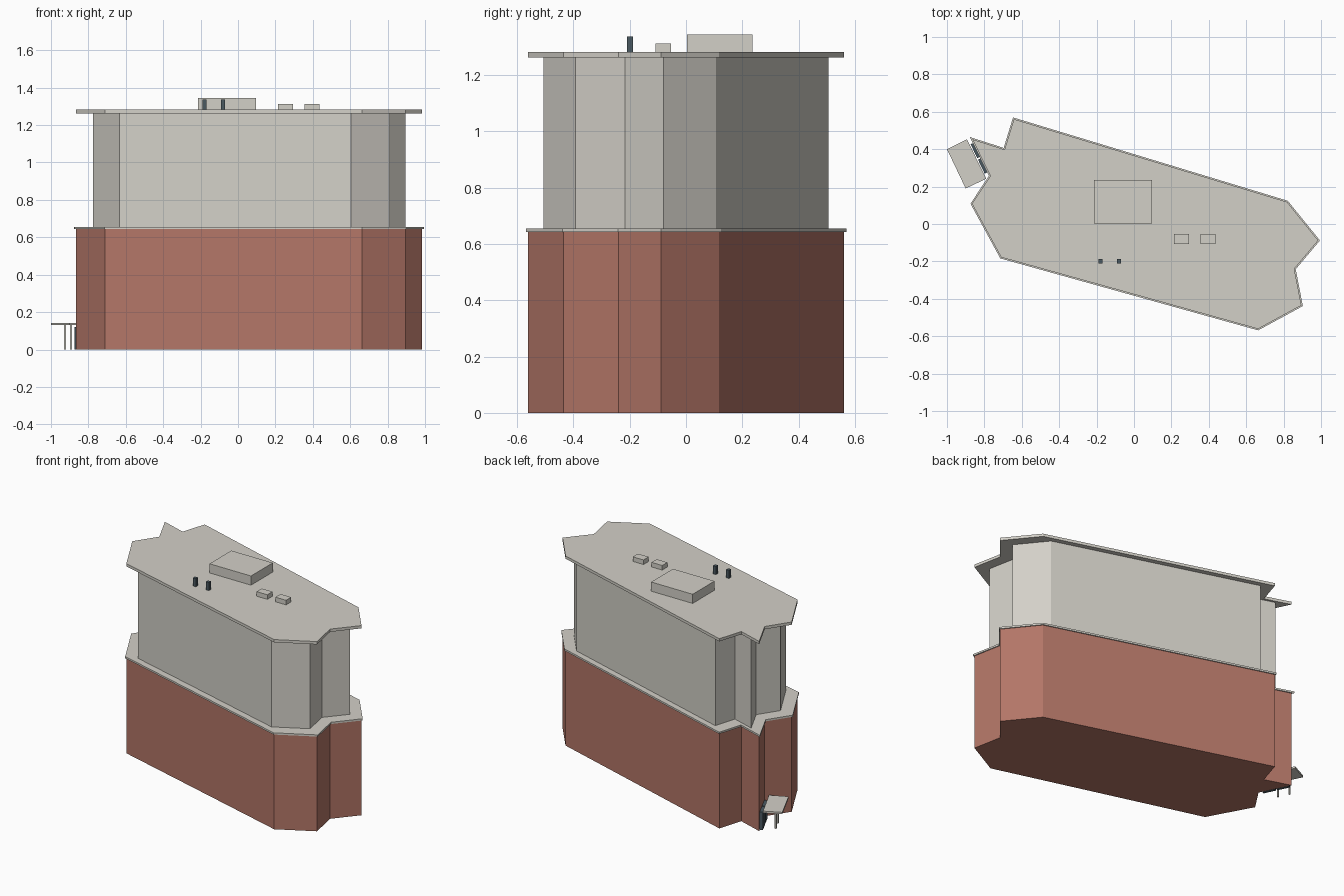
import bpy
import bmesh
from mathutils import Vector

if "Cube" in bpy.data.objects:
    bpy.data.objects.remove(bpy.data.objects["Cube"])


def material(name, rgb):
    m = bpy.data.materials.new(name)
    m.diffuse_color = (*rgb, 1)
    m.use_nodes = True
    m.node_tree.nodes["Principled BSDF"].inputs["Base Color"].default_value = m.diffuse_color
    return m


BRICK = material("brick", (0.45, 0.18, 0.135))
STONE = material("pale_stone", (0.65, 0.63, 0.575))
SLATE = material("dark_slate", (0.07, 0.10, 0.12))


def prism(name, pts, z0, z1, mat):
    """Extrude a plan outline between two heights."""
    bm = bmesh.new()
    face = bm.faces.new([bm.verts.new((p[0], p[1], z0)) for p in pts])
    ext = bmesh.ops.extrude_face_region(bm, geom=[face])["geom"]
    verts = [v for v in ext if isinstance(v, bmesh.types.BMVert)]
    bmesh.ops.translate(bm, verts=verts, vec=(0, 0, z1 - z0))
    bmesh.ops.recalc_face_normals(bm, faces=bm.faces)
    me = bpy.data.meshes.new(name)
    bm.to_mesh(me)
    bm.free()
    me.materials.append(mat)
    ob = bpy.data.objects.new(name, me)
    bpy.context.collection.objects.link(ob)
    return ob


def box(name, x0, x1, y0, y1, z0, z1, mat):
    return prism(name, [(x0, y0), (x1, y0), (x1, y1), (x0, y1)], z0, z1, mat)


def offset(pts, d):
    """Push a counter-clockwise outline outwards by d with mitred corners."""
    out = []
    for i, p in enumerate(pts):
        a, b, c = Vector(pts[i - 1]), Vector(p), Vector(pts[(i + 1) % len(pts)])
        e, f = (b - a).normalized(), (c - b).normalized()
        n, m = Vector((e.y, -e.x)), Vector((f.y, -f.x))
        out.append(b + (n + m) * d / (1 + n.dot(m)))
    return out


# Building plan with re-entrant notches at both ends
plan = [(-0.71, -0.178), (0.663, -0.561), (0.895, -0.435), (0.857, -0.24),
        (0.985, -0.088), (0.818, 0.118), (-0.642, 0.561), (-0.692, 0.398),
        (-0.864, 0.453), (-0.768, 0.257), (-0.866, 0.108)]
upper = [(0.06 + (x - 0.06) * 0.902, y * 0.902) for x, y in plan]

# Storeys, ledge band and roof slab
prism("lower_storeys", plan, 0, 0.648, BRICK)
prism("ledge_band", offset(plan, 0.007), 0.643, 0.655, STONE)
prism("upper_storeys", upper, 0.65, 1.27, STONE)
prism("roof_slab", plan, 1.263, 1.282, STONE)

# Rooftop plant room, vents and flues
box("plant_room", -0.215, 0.095, 0.003, 0.236, 1.28, 1.344, STONE)
for i, x in enumerate((0.255, 0.395)):
    box(f"roof_vent_{i}", x - 0.04, x + 0.04, -0.108, -0.053, 1.28, 1.313, STONE)
for i, x in enumerate((-0.179, -0.081)):
    box(f"flue_{i}", x - 0.011, x + 0.011, -0.21, -0.188, 1.28, 1.337, SLATE)

# Entrance canopy parallel to the notch wall
prism("entrance_canopy", [(-1.0, 0.40), (-0.90, 0.19), (-0.79, 0.242), (-0.893, 0.453)],
      0.130, 0.143, STONE)
for i, (x, y) in enumerate(((-0.925, 0.362), (-0.892, 0.292))):
    box(f"canopy_post_{i}", x - 0.005, x + 0.005, y - 0.005, y + 0.005, 0, 0.131, STONE)

# Pair of door leaves just outside the wall
along = Vector((0.43, -0.90)).normalized()
out = Vector((-0.90, -0.43)).normalized()
start = Vector((-0.864, 0.453)) + along * 0.02
for i in range(2):
    a = start + along * (0.092 * i)
    b = a + along * 0.082
    prism(f"door_leaf_{i}", [a, a + out * 0.02, b + out * 0.02, b], 0, 0.12, SLATE)
